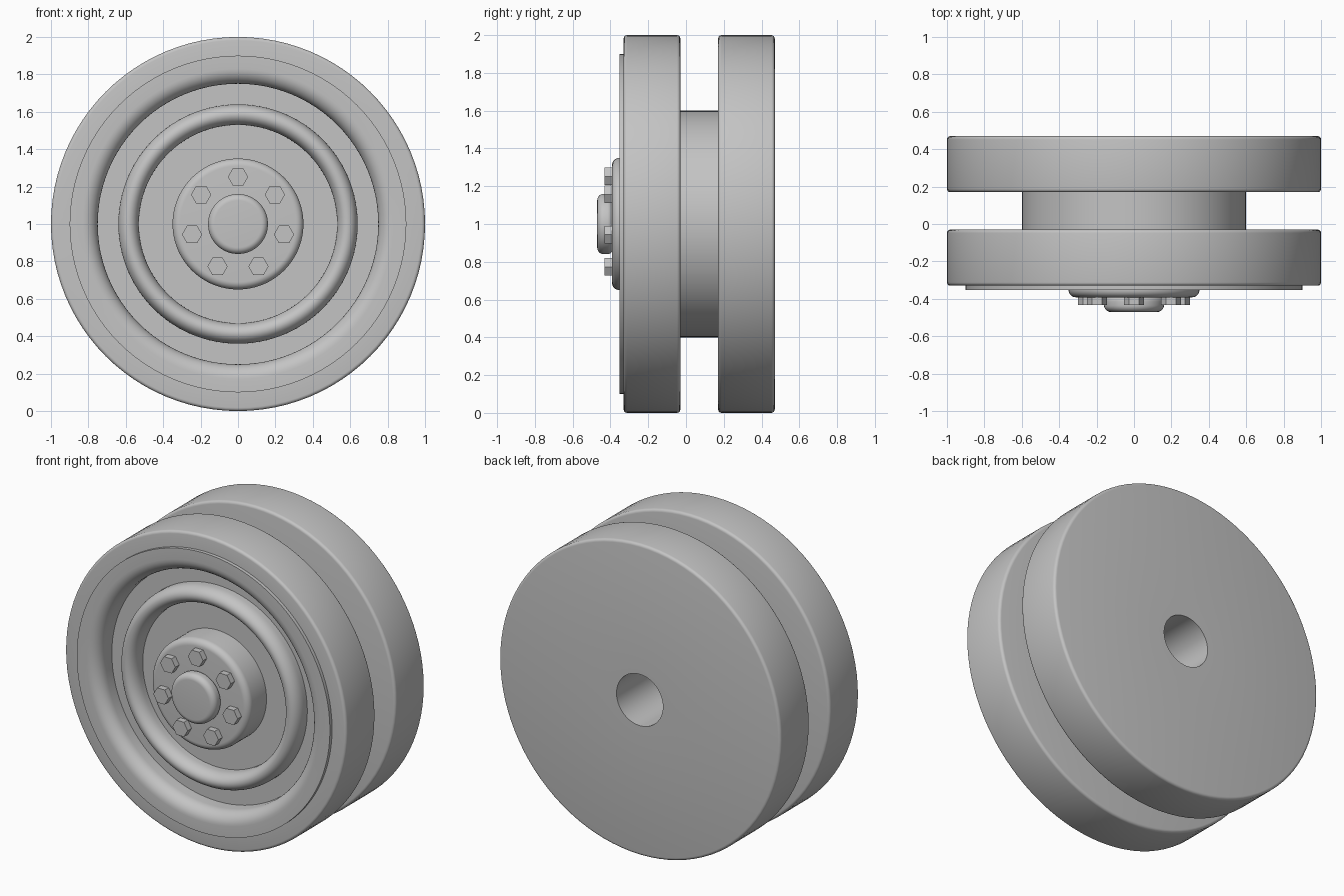
import bpy, bmesh, math
from mathutils import Vector, Matrix

if "Cube" in bpy.data.objects:
    bpy.data.objects.remove(bpy.data.objects["Cube"])

grey = bpy.data.materials.new("plain_grey")
grey.diffuse_color = (0.55, 0.55, 0.55, 1)
grey.use_nodes = True
grey.node_tree.nodes["Principled BSDF"].inputs["Base Color"].default_value = grey.diffuse_color

CENTRE = Vector((0, 0, 1))


def arc(r, y, rad_r, rad_y, a0, a1, n=8):
    """Elliptical arc points in (radius, y) space, angles in degrees."""
    return [(r + rad_r * math.cos(math.radians(a0 + (a1 - a0) * i / n)),
             y + rad_y * math.sin(math.radians(a0 + (a1 - a0) * i / n)))
            for i in range(n + 1)]


def finish(name, bm, smooth=True):
    bmesh.ops.recalc_face_normals(bm, faces=bm.faces)
    mesh = bpy.data.meshes.new(name)
    bm.to_mesh(mesh)
    bm.free()
    mesh.materials.append(grey)
    ob = bpy.data.objects.new(name, mesh)
    bpy.context.collection.objects.link(ob)
    ob.location = CENTRE
    if smooth:
        bpy.ops.object.select_all(action='DESELECT')
        ob.select_set(True)
        bpy.context.view_layer.objects.active = ob
        bpy.ops.object.shade_smooth_by_angle(angle=math.radians(35))
    return ob


def lathe(name, profile, closed=False, steps=96):
    """Spin a (radius, y) profile round the y axis."""
    bm = bmesh.new()
    vs = [bm.verts.new((r, y, 0)) for r, y in profile]
    es = [bm.edges.new(p) for p in zip(vs, vs[1:])]
    if closed:
        es.append(bm.edges.new((vs[-1], vs[0])))
    bmesh.ops.spin(bm, geom=vs + es, axis=(0, 1, 0), cent=(0, 0, 0),
                   angle=math.tau, steps=steps, use_duplicate=False)
    bmesh.ops.remove_doubles(bm, verts=bm.verts, dist=1e-4)
    return finish(name, bm)


def tyre_outer(y0, y1, b=0.018):
    return arc(1 - b, y0 + b, b, b, -90, 0, 4) + arc(1 - b, y1 - b, b, b, 0, 90, 4)


# front tyre: open in the middle for the dished rim
lathe("front_tyre", [(0.86, -0.33)] + tyre_outer(-0.33, -0.03)
      + [(0.5, -0.03), (0.5, -0.1), (0.86, -0.1)], closed=True)

# rear tyre: solid disc with a bore through it
lathe("rear_tyre", [(0.165, 0.17)] + tyre_outer(0.17, 0.47)
      + [(0.165, 0.47)], closed=True)

# drum joining the two tyres, with the blind bore inside
lathe("drum", [(0.0, -0.15), (0.6, -0.15), (0.6, 0.2), (0.165, 0.2),
               (0.165, -0.1), (0.0, -0.1)])

# dished rim: flat lip, rolled wall, channel, raised ring, floor
lathe("rim", [(0.90, -0.32), (0.90, -0.352), (0.83, -0.352)]
      + arc(0.83, -0.272, 0.08, 0.08, 270, 180)[1:]
      + [(0.75, -0.21), (0.64, -0.21)]
      + arc(0.585, -0.24, 0.055, 0.075, 0, -180, 16)
      + [(0.53, -0.21), (0.3, -0.21), (0.3, -0.12), (0.9, -0.12)], closed=True)

# hub with rounded front edge
lathe("hub", [(0.0, -0.392), (0.31, -0.392)]
      + arc(0.31, -0.352, 0.04, 0.04, -90, 0)[1:] + [(0.35, -0.2), (0.0, -0.2)])

# hub cap
lathe("hub_cap", [(0.0, -0.47), (0.125, -0.47)]
      + arc(0.125, -0.435, 0.035, 0.035, -90, 0)[1:]
      + arc(0.125, -0.415, 0.035, 0.03, 0, 70, 5) + [(0.13, -0.37), (0.0, -0.37)])

# seven hexagonal bolts in a ring
for i in range(7):
    a = math.tau * i / 7
    bm = bmesh.new()
    bmesh.ops.create_cone(bm, cap_ends=True, segments=6, radius1=0.054,
                          radius2=0.054, depth=0.06)
    # points of the hexagon face left and right
    turn = Matrix.Rotation(math.radians(90), 4, 'X') @ Matrix.Rotation(math.radians(30), 4, 'Z')
    bmesh.ops.transform(bm, matrix=turn, verts=bm.verts)
    bmesh.ops.translate(bm, verts=bm.verts,
                        vec=(0.252 * math.sin(a), -0.402, 0.252 * math.cos(a)))
    finish(f"bolt_{i + 1}", bm, smooth=False)
